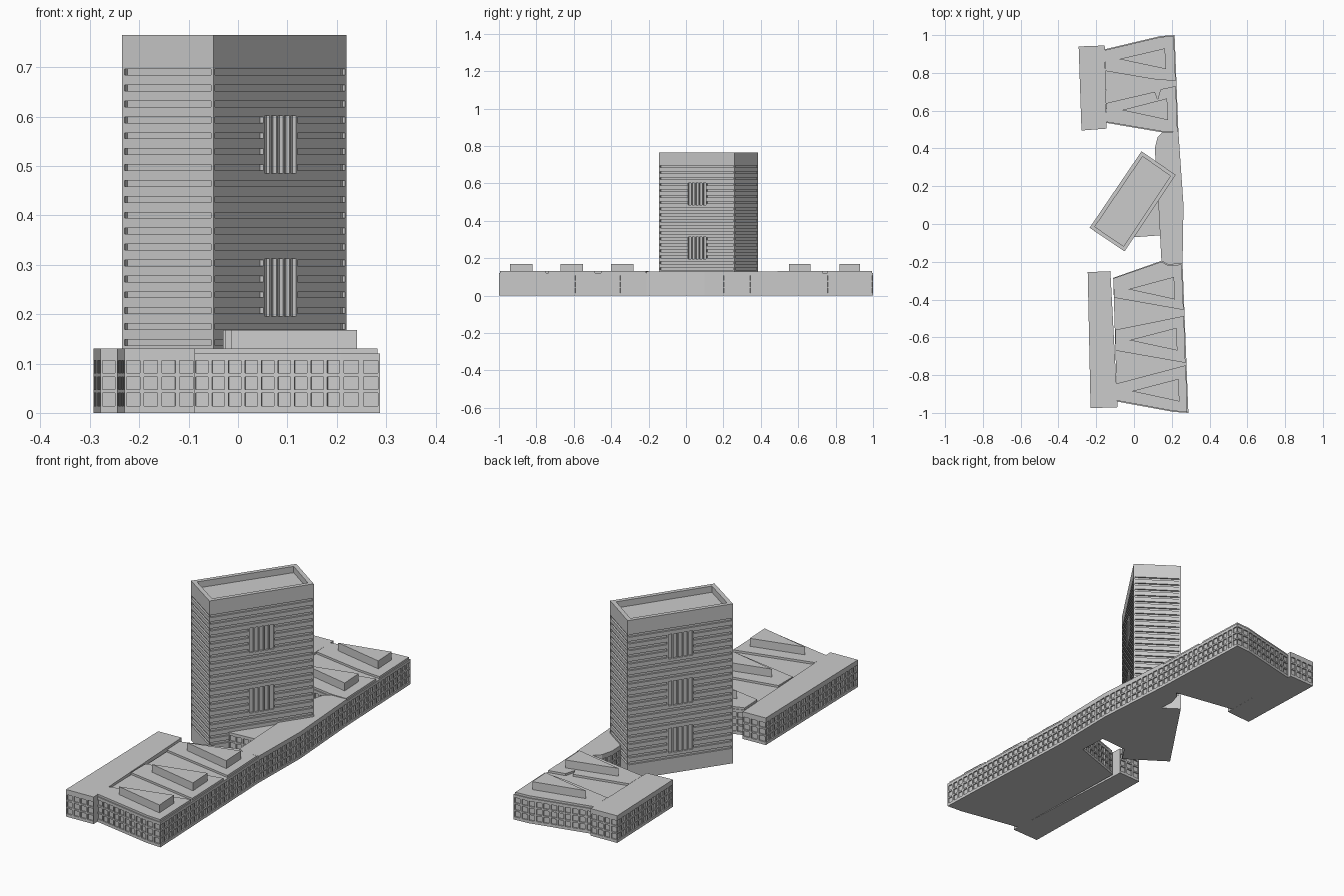
import bpy, bmesh
from mathutils import Vector

if "Cube" in bpy.data.objects:
    bpy.data.objects.remove(bpy.data.objects["Cube"])


def quad(bm, pts):
    bm.faces.new([bm.verts.new(p) for p in pts])


def facade(bm, p, q, h, holes, depth):
    """Vertical wall from p to q, with rectangular recesses (u0, u1, z0, z1)."""
    p, q = Vector((*p, 0)), Vector((*q, 0))
    length = (q - p).length
    d = (q - p) / length
    n = Vector((d.y, -d.x, 0))
    us = sorted({0, length} | {round(v, 5) for k in holes for v in k[:2]})
    zs = sorted({0, h} | {round(v, 5) for k in holes for v in k[2:]})

    def at(u, z, dep):
        return p + d * u - n * dep + Vector((0, 0, z))

    def deep(i, j):
        if not (0 <= i < len(us) - 1 and 0 <= j < len(zs) - 1):
            return 0
        u, z = (us[i] + us[i + 1]) / 2, (zs[j] + zs[j + 1]) / 2
        return depth if any(a < u < b and c < z < e for a, b, c, e in holes) else 0

    for i in range(len(us) - 1):
        for j in range(len(zs) - 1):
            k, u0, u1, z0, z1 = deep(i, j), us[i], us[i + 1], zs[j], zs[j + 1]
            quad(bm, [at(u0, z0, k), at(u1, z0, k), at(u1, z1, k), at(u0, z1, k)])
            if k:
                for di, dj, a, b in ((-1, 0, (u0, z0), (u0, z1)), (1, 0, (u1, z1), (u1, z0)),
                                     (0, -1, (u1, z0), (u0, z0)), (0, 1, (u0, z1), (u1, z1))):
                    if not deep(i + di, j + dj):
                        quad(bm, [at(*a, 0), at(*a, k), at(*b, k), at(*b, 0)])


def finish(name, bm):
    bmesh.ops.remove_doubles(bm, verts=bm.verts, dist=1e-5)
    me = bpy.data.meshes.new(name)
    bm.to_mesh(me)
    bm.free()
    ob = bpy.data.objects.new(name, me)
    bpy.context.collection.objects.link(ob)


def prism(name, pts, z0, z1):
    bm = bmesh.new()
    f = bm.faces.new([bm.verts.new((x, y, z0)) for x, y in pts])
    top = bmesh.ops.extrude_face_region(bm, geom=[f])
    bmesh.ops.translate(bm, vec=(0, 0, z1 - z0),
                        verts=[v for v in top["geom"] if isinstance(v, bmesh.types.BMVert)])
    bmesh.ops.recalc_face_normals(bm, faces=bm.faces)
    finish(name, bm)


ROWS = ((0.014, 0.040), (0.047, 0.073), (0.081, 0.106))


def block(name, pts, h, windowed):
    """Low building: counter-clockwise outline, window grid on the listed edges."""
    bm = bmesh.new()
    for i, p in enumerate(pts):
        q = pts[(i + 1) % len(pts)]
        length = (Vector(q) - Vector(p)).length
        count = max(1, round(length / 0.0345))
        pitch = length / count
        holes = [((k + .12) * pitch, (k + .88) * pitch, *r)
                 for k in range(count) for r in ROWS] if i in windowed else []
        facade(bm, p, q, h, holes, 0.006)
    quad(bm, [(x, y, h) for x, y in pts])
    quad(bm, [(x, y, 0) for x, y in reversed(pts)])
    finish(name, bm)


# low wings, spine and podium
block("north_bar", [(-.278, .495), (-.145, .505), (-.155, .945), (-.293, .94)], .13, {0, 2, 3})
block("north_body", [(-.145, .535), (.15, .485), (.235, .49), (.215, 1), (.14, .995), (-.155, .925)],
      .12, {0, 2, 3, 4})
block("spine", [(.15, .485), (.125, .46), (.11, .4), (.128, .13), (.145, -.195), (.18, -.215),
                (.257, -.21), (.262, .1), (.235, .49)], .128, {1, 2, 3, 6, 7})
block("podium", [(0, -.07), (.138, -.06), (.128, .13)], .12, {0})
block("south_bar", [(-.23, -.975), (-.087, -.97), (-.125, -.25), (-.245, -.255)], .13, {0, 2, 3})
block("south_body", [(-.09, -.94), (.21, -.995), (.288, -1), (.257, -.21), (.18, -.215),
                     (.145, -.195), (-.11, -.285)], .12, {0, 1, 2, 5})

# raised roof plates, narrow at the bar and wide at the street side
plates = [
    [(-.15, .81), (.10, .767), (.22, .757), (.21, .995), (.14, .99), (-.155, .92)],
    [(-.145, .54), (.15, .49), (.23, .49), (.221, .73), (.14, .713), (.125, .66), (.11, .70), (-.147, .64)],
    [(-.105, -.39), (.262, -.455), (.252, -.215), (.18, -.218), (.145, -.2), (-.11, -.288)],
    [(-.098, -.67), (.272, -.735), (.264, -.487), (-.098, -.56)],
    [(-.09, -.935), (.21, -.99), (.282, -.995), (.274, -.748), (-.093, -.845)],
]
for i, pts in enumerate(plates):
    prism(f"roof_plate_{i + 1}", pts, .119, .13)

# wedge skylights: west tip, then north-east and south-east corners
for i, (tx, ty, ex, ya, yb) in enumerate([
        (-.08, .873, .167, .93, .82), (-.065, .603, .178, .665, .55), (-.03, -.345, .215, -.28, -.4),
        (-.025, -.615, .227, -.55, -.67), (-.013, -.885, .238, -.82, -.94)]):
    prism(f"skylight_{i + 1}", [(tx, ty), (ex + .003, yb), (ex - .003, ya)], .129, .168)

# tower: slot rows on every side, finned panels on the two wide sides
H = .765
corners = [(-.05, -.145), (.22, .26), (.04, .385), (-.235, -.02)]
slots = [.69 - .0322 * k for k in range(20)]
panels = {0: ((3, 6), (12, 15)), 2: ((1, 4), (8, 11), (15, 18))}
bm = bmesh.new()
for i, p in enumerate(corners):
    q = corners[(i + 1) % 4]
    L = (Vector(q) - Vector(p)).length
    holes = []
    for k, z in enumerate(slots):
        if any(a <= k <= b for a, b in panels.get(i, ())):
            spans = ((.006, .375 * L), (.63 * L, L - .006))
        else:
            spans = ((.006, L - .006),)
        holes += [(a, b, z - .006, z + .006) for a, b in spans]
    for a, b in panels.get(i, ()):
        w = .245 * L / 5
        holes += [(.38 * L + w * (k + .12), .38 * L + w * (k + .88), slots[b] - .012, slots[a] + .009)
                  for k in range(5)]
    facade(bm, p, q, H, holes, .008)

# roof parapet and sunken roof
a, b, c, d = [Vector((x, y, H)) for x, y in corners]
u, v = (b - a).normalized() * .02, (d - a).normalized() * .02
inner = [a + u + v, b - u + v, c - u - v, d + u - v]
drop = Vector((0, 0, -.03))
outer = [a, b, c, d]
for i in range(4):
    j = (i + 1) % 4
    quad(bm, [outer[i], outer[j], inner[j], inner[i]])
    quad(bm, [inner[i], inner[j], inner[j] + drop, inner[i] + drop])
quad(bm, [w + drop for w in inner])
quad(bm, [(x, y, 0) for x, y in reversed(corners)])
finish("tower", bm)
